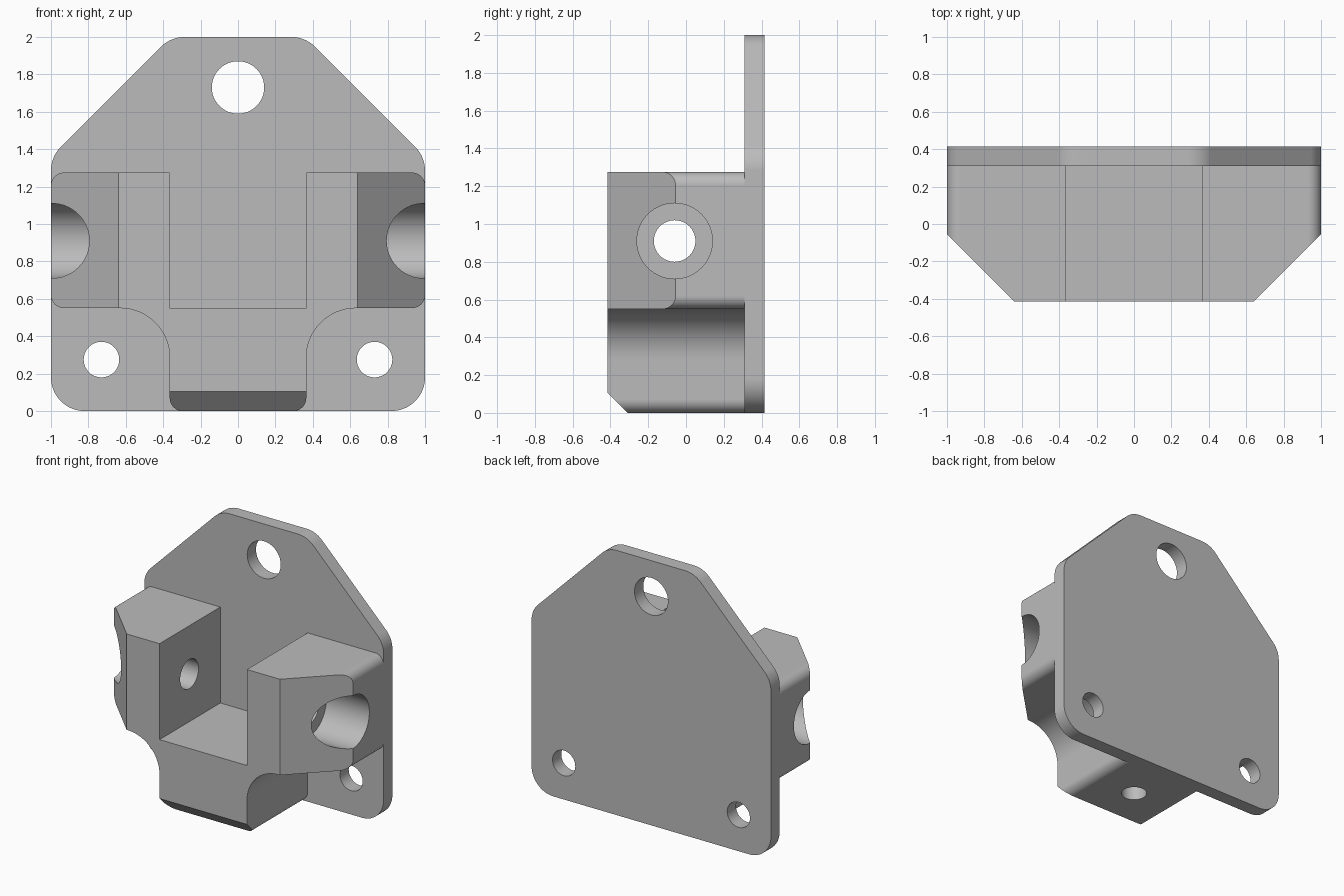
import bpy, bmesh, math
from mathutils import Vector, Matrix

scene_cube = bpy.data.objects.get("Cube")
if scene_cube:
    bpy.data.objects.remove(scene_cube, do_unlink=True)

grey = bpy.data.materials.new("plain grey")
grey.use_nodes = True
GREY = (0.5, 0.5, 0.5, 1)
grey.diffuse_color = GREY
grey.node_tree.nodes["Principled BSDF"].inputs["Base Color"].default_value = GREY

FRONT, SEAM, BACK = -0.415, 0.31, 0.415


def rounded(points):
    """Outline from (x, z, radius) corners, each replaced by a tangent arc."""
    out = []
    for i, (x, z, r) in enumerate(points):
        p = Vector((x, z))
        if r == 0:
            out.append(p)
            continue
        a = (Vector(points[i - 1][:2]) - p).normalized()
        b = (Vector(points[(i + 1) % len(points)][:2]) - p).normalized()
        half = a.angle(b) / 2
        centre = p + (a + b).normalized() * (r / math.sin(half))
        start = p + a * (r / math.tan(half)) - centre
        end = p + b * (r / math.tan(half)) - centre
        sweep = math.atan2(start.x * end.y - start.y * end.x, start.dot(end))
        steps = max(4, round(abs(sweep) / math.radians(6)))
        for k in range(steps + 1):
            out.append(centre + Matrix.Rotation(sweep * k / steps, 2) @ start)
    return out


def mirrored(half):
    """Complete a half outline running from top to bottom."""
    return half + [(-x, z, r) for x, z, r in reversed(half)]


def prism(name, outline, start, end, axis="Y"):
    """Extrude an (x, z) outline along Y, a (y, z) one along X or an (x, y) one along Z."""
    place = {"Y": lambda p, t: (p[0], t, p[1]),
             "X": lambda p, t: (t, p[0], p[1]),
             "Z": lambda p, t: (p[0], p[1], t)}[axis]
    bm = bmesh.new()
    caps = [[bm.verts.new(place(p, t)) for p in outline] for t in (start, end)]
    for cap in caps:
        bm.faces.new(cap)
    for i in range(len(outline)):
        bm.faces.new((caps[0][i - 1], caps[0][i], caps[1][i], caps[1][i - 1]))
    bmesh.ops.recalc_face_normals(bm, faces=bm.faces)
    mesh = bpy.data.meshes.new(name)
    bm.to_mesh(mesh)
    bm.free()
    mesh.materials.append(grey)
    obj = bpy.data.objects.new(name, mesh)
    bpy.context.collection.objects.link(obj)
    return obj


def circle(u, v, r, n=64):
    return [(u + r * math.cos(math.tau * k / n), v + r * math.sin(math.tau * k / n)) for k in range(n)]


def combine(target, tool, operation):
    mod = target.modifiers.new(tool.name, "BOOLEAN")
    mod.operation, mod.solver, mod.object = operation, "EXACT", tool
    bpy.context.view_layer.objects.active = target
    bpy.ops.object.modifier_apply(modifier=mod.name)
    bpy.data.objects.remove(tool, do_unlink=True)


# Back plate with tapered top
plate = prism("back_plate", rounded(mirrored([
    (0.36, 2, 0.18), (1, 1.36, 0.18), (1, 0, 0.18)])), SEAM, BACK)

# Slotted body: two side arms, scoops above the screw holes, centre foot
body = prism("mounting_bracket", rounded(mirrored([
    (0.365, 0.55, 0), (0.365, 1.275, 0), (1, 1.275, 0.07), (1, 0.55, 0.07),
    (0.365, 0.55, 0.265), (0.365, 0, 0.07)])), FRONT, SEAM)

# Sloped cuts at the front of both arms and the foot
for side in (1, -1):
    combine(body, prism("arm_cut", [(side * x, y) for x, y in (
        (0.64, FRONT), (1.24, FRONT - 0.6), (1.6, FRONT), (1.24, FRONT + 0.6))],
        -0.5, 2, "Z"), "DIFFERENCE")
combine(body, prism("foot_cut", [(-0.31, 0), (-0.21, -0.1), (-0.6, -0.1), (-0.6, 0.29)],
                    -0.6, 0.6, "X"), "DIFFERENCE")

combine(body, plate, "UNION")

# Cross bore with wide recesses at both outer ends
combine(body, prism("cross_bore", circle(-0.06, 0.91, 0.11), -1.2, 1.2, "X"), "DIFFERENCE")
for side in (1, -1):
    combine(body, prism("recess", circle(-0.06, 0.91, 0.2), side * 0.64, side * 1.2, "X"), "DIFFERENCE")

# Blind hole under the foot, and mounting holes through the plate
combine(body, prism("foot_hole", circle(0, 0, 0.09), -0.2, 0.4, "Z"), "DIFFERENCE")
for x, z, r in ((0, 1.73, 0.14), (0.73, 0.275, 0.095), (-0.73, 0.275, 0.095)):
    combine(body, prism("plate_hole", circle(x, z, r), 0.2, 0.6), "DIFFERENCE")

# Merge coplanar pieces and shade
bm = bmesh.new()
bm.from_mesh(body.data)
bmesh.ops.remove_doubles(bm, verts=bm.verts, dist=0.0002)
bmesh.ops.dissolve_limit(bm, angle_limit=0.01, verts=bm.verts, edges=bm.edges)
bm.to_mesh(body.data)
bm.free()
bpy.ops.object.select_all(action="DESELECT")
body.select_set(True)
bpy.context.view_layer.objects.active = body
bpy.ops.object.shade_smooth_by_angle(angle=math.radians(30))
weighted = body.modifiers.new("flat_face_normals", "WEIGHTED_NORMAL")
weighted.keep_sharp = True
